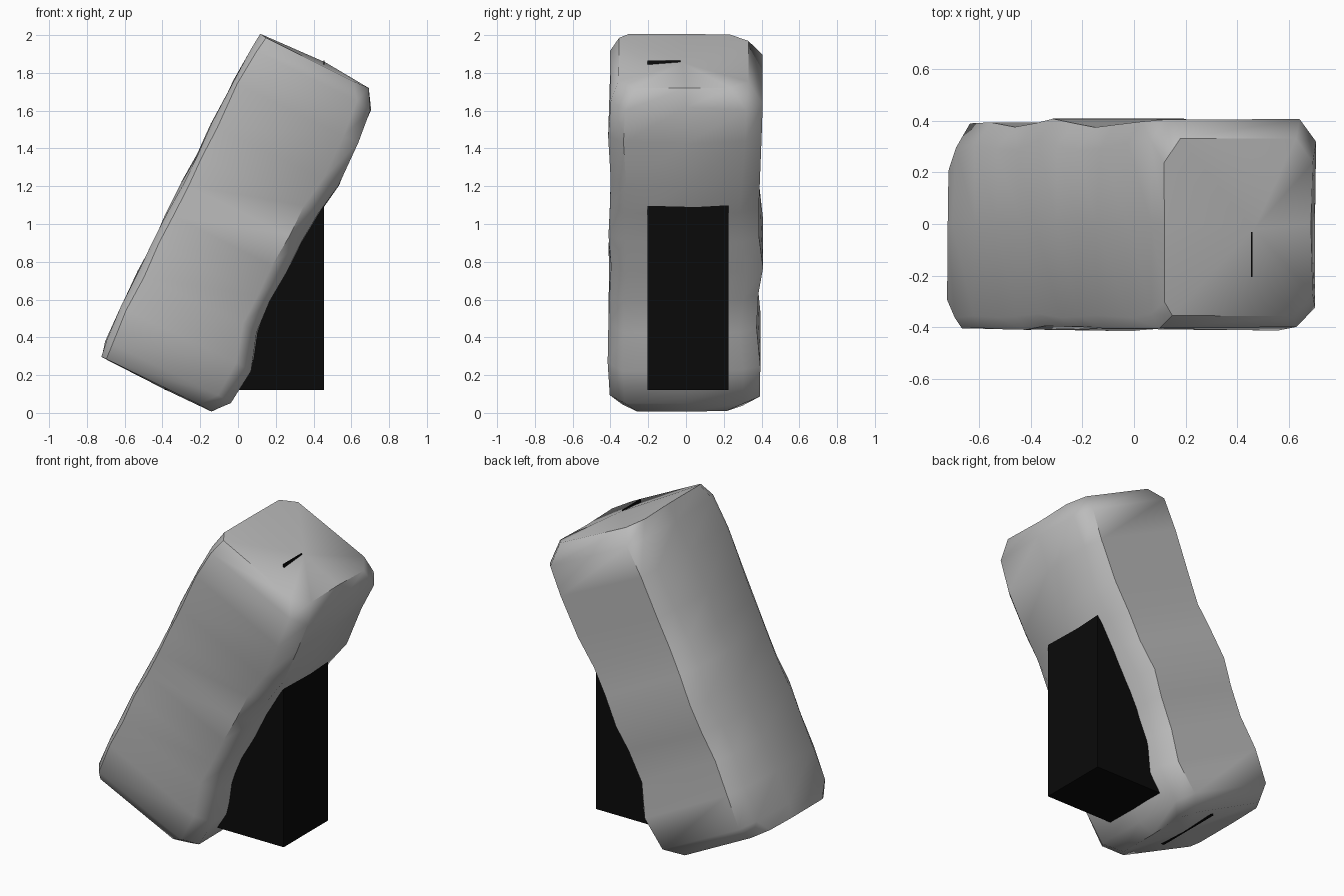
import bpy, bmesh, math, random
from mathutils import Matrix, Vector

random.seed(4)
if "Cube" in bpy.data.objects:
    bpy.data.objects.remove(bpy.data.objects["Cube"], do_unlink=True)


def make_material(name, rgb):
    mat = bpy.data.materials.new(name)
    mat.use_nodes = True
    mat.diffuse_color = (*rgb, 1)
    mat.node_tree.nodes["Principled BSDF"].inputs["Base Color"].default_value = (*rgb, 1)
    return mat


def make_object(name, bm, mat):
    bmesh.ops.recalc_face_normals(bm, faces=bm.faces)
    mesh = bpy.data.meshes.new(name)
    bm.to_mesh(mesh)
    bm.free()
    mesh.materials.append(mat)
    obj = bpy.data.objects.new(name, mesh)
    bpy.context.collection.objects.link(obj)
    return obj


stone = make_material("stone grey", (0.5, 0.5, 0.5))
black = make_material("black", (0.003, 0.003, 0.003))

# Leaning stone slab: stations along its axis as (along, left, right, front, back)
STATIONS = [
    (-0.015, -0.34, 0.31, -0.34, 0.30),
    (0.07, -0.355, 0.375, -0.405, 0.39),
    (0.27, -0.365, 0.40, -0.41, 0.385),
    (0.47, -0.365, 0.34, -0.405, 0.38),
    (0.65, -0.365, 0.33, -0.405, 0.385),
    (0.82, -0.365, 0.33, -0.40, 0.405),
    (1.0, -0.365, 0.34, -0.405, 0.385),
    (1.17, -0.365, 0.35, -0.405, 0.38),
    (1.35, -0.365, 0.375, -0.405, 0.385),
    (1.6, -0.368, 0.365, -0.405, 0.395),
    (1.79, -0.36, 0.35, -0.40, 0.41),
    (1.885, -0.345, 0.29, -0.355, 0.33),
]


def ring_points(s, left, right, front, back):
    """Chamfered rectangle; each corner has its own cut."""
    return [
        (left, front + 0.05, s), (left + 0.03, front, s),
        (right - 0.08, front, s), (right, front + 0.08, s),
        (right, 0.0, s),
        (right, back - 0.09, s), (right - 0.07, back, s),
        (left + 0.07, back, s), (left, back - 0.09, s),
        (left, 0.0, s),
    ]


def jitter(p, amount):
    return Vector([c + random.uniform(-amount, amount) for c in p])


bm = bmesh.new()
rings = []
for i, st in enumerate(STATIONS):
    rough = 0.004 if i in (0, len(STATIONS) - 1) else 0.009
    rings.append([bm.verts.new(jitter(p, rough)) for p in ring_points(*st)])
n = len(rings[0])
for low, high in zip(rings, rings[1:]):
    for k in range(n):
        bm.faces.new((low[k], low[(k + 1) % n], high[(k + 1) % n], high[k]))
# Shallow domed ends
for ring, height in ((rings[0], -0.022), (rings[-1], 1.907)):
    tip = bm.verts.new((0.03, -0.02, height))
    for k in range(n):
        bm.faces.new((ring[k], ring[(k + 1) % n], tip))
lean = Matrix.Translation((-0.41, 0, 0.16)) @ Matrix.Rotation(math.radians(26.4), 4, 'Y')
bm.transform(lean)
slab = make_object("stone_slab", bm, stone)
bpy.context.view_layer.objects.active = slab
slab.select_set(True)
bpy.ops.object.shade_smooth_by_angle(angle=math.radians(48))
slab.select_set(False)


def prism(name, outline, y0, y1):
    """Side outline in x and z, extruded through the depth."""
    bm = bmesh.new()
    face = bm.faces.new([bm.verts.new((x, y0, z)) for x, z in outline])
    new = bmesh.ops.extrude_face_region(bm, geom=[face])["geom"]
    verts = [v for v in new if isinstance(v, bmesh.types.BMVert)]
    bmesh.ops.translate(bm, verts=verts, vec=(0, y1 - y0, 0))
    return make_object(name, bm, black)


# Black support block, running inside the slab up to its top
prism("support_block", [(-0.39, 0.12), (0.455, 0.12), (0.455, 1.82), (0.3, 1.7)], -0.205, 0.225)
prism("support_tip", [(0.452, 1.7), (0.458, 1.7), (0.458, 1.865), (0.452, 1.865)], -0.205, -0.03)
